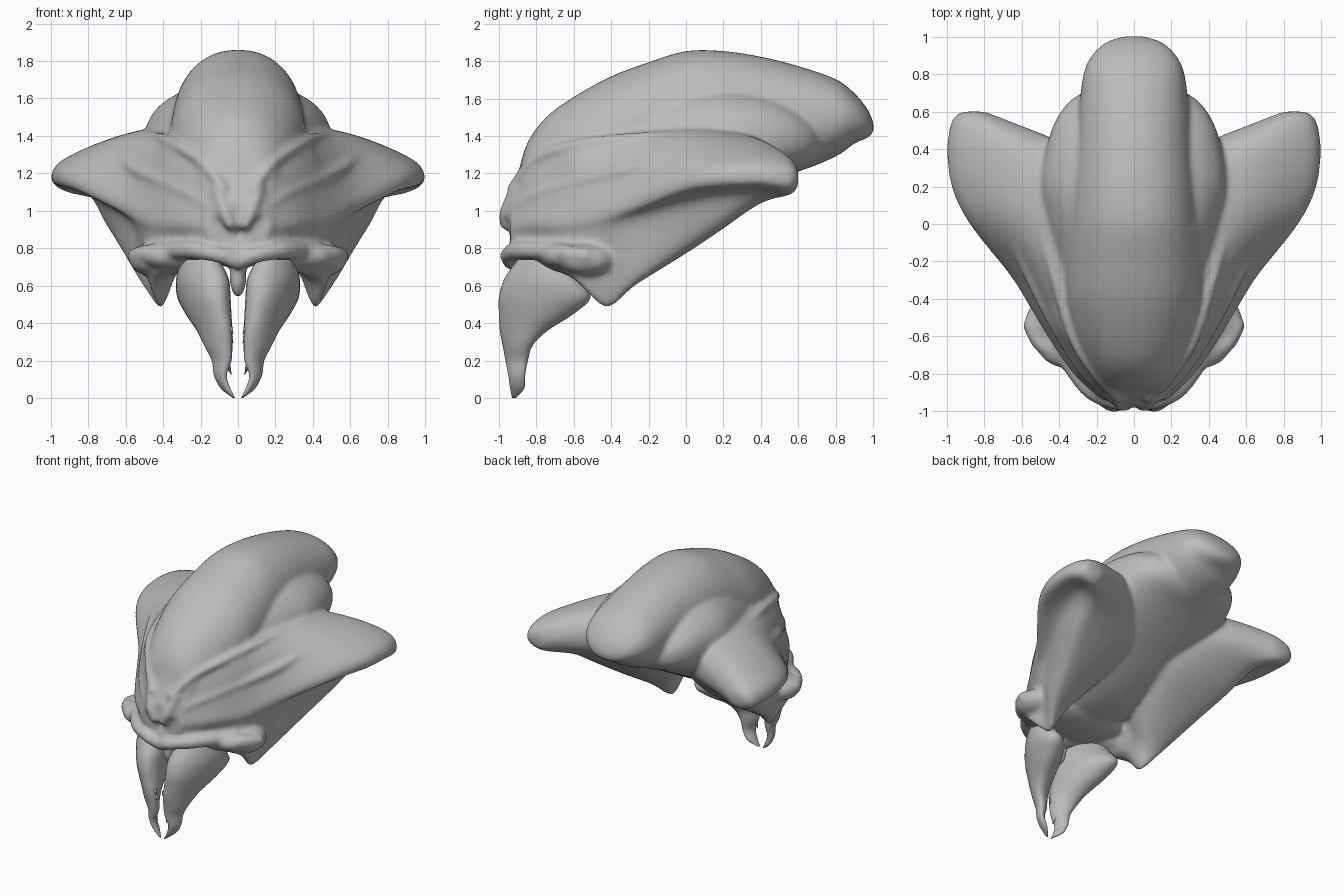
import bpy, bmesh, math
from mathutils import Vector, Matrix

grey = bpy.data.materials.new("plain grey")
grey.diffuse_color = (0.5, 0.5, 0.5, 1)


def smooth(pts, n, closed=False):
    """Curve through the points, n steps per span (any dimension)."""
    pts = [Vector(p) for p in pts]
    m, out = len(pts), []
    for i in range(m if closed else m - 1):
        a, b, c, d = [pts[k % m] if closed else pts[min(max(k, 0), m - 1)]
                      for k in (i - 1, i, i + 1, i + 2)]
        for s in range(n):
            t = s / n
            out.append(b + (c - a) * (t / 2)
                       + (a * 2 - b * 5 + c * 4 - d) * (t * t / 2)
                       + (b * 3 - a - c * 3 + d) * (t ** 3 / 2))
    if not closed:
        out.append(pts[-1])
    return out


def loft(bm, rings, n=4):
    """Skin through closed rings and cap both ends."""
    columns = [smooth(col, n) for col in zip(*rings)]
    vs = [[bm.verts.new(p) for p in ring] for ring in zip(*columns)]
    k = len(vs[0])
    for a, b in zip(vs, vs[1:]):
        for i in range(k):
            bm.faces.new((a[i], a[(i + 1) % k], b[(i + 1) % k], b[i]))
    bm.faces.new(vs[0])
    bm.faces.new(vs[-1][::-1])


def strand(bm, pts, sign, n=10):
    """Rounded ridge along points of x, y, z, radius."""
    for x, y, z, r in smooth(pts, n):
        bmesh.ops.create_icosphere(bm, subdivisions=2, radius=r,
                                   matrix=Matrix.Translation((x * sign, y, z)))


def blob(bm, pos, size):
    bmesh.ops.create_icosphere(bm, subdivisions=3, radius=1,
                               matrix=Matrix.Translation(pos) @ Matrix.Diagonal((*size, 1)))


def dome(bm, rows, power=2.5, steps=40):
    """Rows of y, half width, top, bottom with boxy oval sections."""
    rings = []
    for y, w, top, bot in rows:
        ring = []
        for i in range(steps):
            c, s = math.cos(i * math.tau / steps), math.sin(i * math.tau / steps)
            ring.append((w * math.copysign(abs(c) ** (2 / power), c), y,
                         (top + bot) / 2 + (top - bot) / 2
                         * math.copysign(abs(s) ** (2 / power), s)))
        rings.append(ring)
    loft(bm, rings)


def finish(bm, name):
    bmesh.ops.recalc_face_normals(bm, faces=bm.faces)
    mesh = bpy.data.meshes.new(name)
    bm.to_mesh(mesh)
    bm.free()
    mesh.materials.append(grey)
    for p in mesh.polygons:
        p.use_smooth = True
    ob = bpy.data.objects.new(name, mesh)
    bpy.context.collection.objects.link(ob)
    return ob


bm = bmesh.new()

# Tall cranium
dome(bm, [(-.97, .08, 1.05, .92), (-.9, .16, 1.2, .88), (-.85, .21, 1.36, .85),
          (-.75, .26, 1.5, .86), (-.6, .32, 1.61, .9), (-.4, .36, 1.72, .98),
          (-.2, .36, 1.795, 1.03), (0, .345, 1.855, 1.08), (.2, .33, 1.855, 1.13),
          (.4, .31, 1.825, 1.17), (.6, .295, 1.775, 1.21), (.8, .27, 1.705, 1.29),
          (.9, .225, 1.63, 1.36), (.97, .15, 1.545, 1.39), (1.003, .05, 1.47, 1.42)], 2.15)

# Wider temples under the cranium, down to the underside
dome(bm, [(-.8, .2, 1.3, .76), (-.6, .34, 1.47, .74), (-.4, .4, 1.55, .75),
          (-.2, .43, 1.62, .80), (0, .475, 1.67, .89), (.2, .505, 1.68, 1.0),
          (.4, .47, 1.65, 1.11), (.55, .42, 1.59, 1.19), (.66, .34, 1.52, 1.24),
          (.73, .22, 1.45, 1.3)], 2.4)

# Side crests: y, then inner top, shoulder, rim, rim lip, hollow, keel, inner bottom
CREST = [
    (-.94, (.02, 1.05), (.10, 1.10), (.16, .96), (.17, .91), (.16, .88), (.14, .85), (.02, .85)),
    (-.80, (.05, 1.25), (.20, 1.27), (.31, .99), (.32, .92), (.29, .86), (.29, .74), (.05, .76)),
    (-.60, (.10, 1.35), (.33, 1.36), (.44, 1.03), (.46, .93), (.44, .86), (.47, .64), (.25, .76)),
    (-.43, (.10, 1.37), (.38, 1.38), (.54, 1.07), (.56, .97), (.52, .88), (.42, .48), (.30, .77)),
    (-.27, (.10, 1.39), (.43, 1.40), (.63, 1.13), (.66, 1.02), (.58, .94), (.51, .61), (.25, .77)),
    (0, (.10, 1.40), (.50, 1.43), (.82, 1.24), (.87, 1.12), (.72, 1.04), (.59, .78), (.20, .89)),
    (.20, (.10, 1.40), (.56, 1.42), (.92, 1.26), (.96, 1.14), (.79, 1.09), (.65, .91), (.20, 1.0)),
    (.40, (.35, 1.33), (.64, 1.38), (.94, 1.27), (.99, 1.15), (.84, 1.11), (.68, 1.04), (.36, 1.14)),
    (.55, (.68, 1.24), (.79, 1.29), (.94, 1.24), (.97, 1.14), (.88, 1.09), (.78, 1.09), (.68, 1.17)),
    (.60, (.80, 1.19), (.84, 1.22), (.90, 1.21), (.92, 1.17), (.89, 1.14), (.84, 1.13), (.80, 1.16)),
]
for sign in (-1, 1):
    loft(bm, [smooth([(sign * x, y, z) for x, z in pts], 6, True)
              for y, *pts in CREST])
    # Shoulder fold and middle fold on the crest
    strand(bm, [(.08, -.93, 1.12, .03), (.19, -.82, 1.26, .03), (.32, -.62, 1.345, .03),
                (.42, -.3, 1.39, .03), (.5, 0, 1.41, .02)], sign, 14)
    strand(bm, [(.09, -.94, .98, .035), (.24, -.81, 1.08, .035), (.39, -.59, 1.15, .035),
                (.54, -.3, 1.22, .04), (.67, 0, 1.31, .03)], sign, 14)
    # Nose ridge with a notch left between the two sides
    strand(bm, [(.04, -.965, .93, .035), (.07, -.96, 1.0, .038),
                (.11, -.91, 1.12, .035)], sign)
    # Upper lip sweeping out to the cheek
    strand(bm, [(0, -.93, .73, .05), (.1, -.95, .765, .045), (.24, -.88, .79, .05),
                (.38, -.70, .785, .05), (.49, -.64, .77, .05), (.55, -.54, .76, .045)], sign, 12)
    # Lip web and cheek flare
    blob(bm, (sign * .36, -.64, .76), (.16, .13, .08))
    blob(bm, (sign * .46, -.53, .74), (.12, .15, .09))
# Muzzle, palate and throat stub
blob(bm, (0, -.82, .8), (.28, .13, .1))
blob(bm, (0, -.62, .79), (.4, .23, .08))
blob(bm, (0, -.82, .65), (.045, .07, .115))

head = finish(bm, "head_shell")
fuse = head.modifiers.new("fuse", 'REMESH')
fuse.mode = 'VOXEL'
fuse.voxel_size = .014
fuse.use_smooth_shade = True
soft = head.modifiers.new("soften", 'SMOOTH')
soft.factor = .5
soft.iterations = 12

# Mandibles: z, inner x, outer x, front y, back y
JAW = [(.74, .10, .30, -.90, -.66), (.64, .05, .33, -.97, -.58),
       (.54, .04, .325, -1.0, -.51), (.45, .035, .28, -1.0, -.60),
       (.36, .03, .22, -.995, -.74), (.28, .03, .18, -.98, -.82),
       (.20, .035, .14, -.965, -.845), (.12, .06, .128, -.95, -.86),
       (.05, .04, .09, -.94, -.865), (0, .015, .025, -.93, -.91)]
for sign, side in ((-1, "left"), (1, "right")):
    bm = bmesh.new()
    rings = []
    for z, xi, xo, yf, yb in JAW:
        rings.append([(sign * ((xi + xo) / 2 + (xo - xi) / 2 * math.cos(t)),
                       (yf + yb) / 2 + (yb - yf) / 2 * math.cos(t - 1.05), z)
                      for t in [i * math.tau / 24 for i in range(24)]])
    loft(bm, rings)
    # Inner fang and small teeth
    for x, y, z, r, h in ((.05, -.93, .165, .025, .09), (.032, -.95, .31, .014, .04),
                          (.032, -.96, .36, .014, .04)):
        bmesh.ops.create_cone(bm, segments=10, radius1=0, radius2=r, depth=h, cap_ends=True,
                              matrix=Matrix.Translation((sign * x, y, z))
                              @ Matrix.Rotation(sign * .35, 4, 'Y'))
    finish(bm, side + "_mandible")
